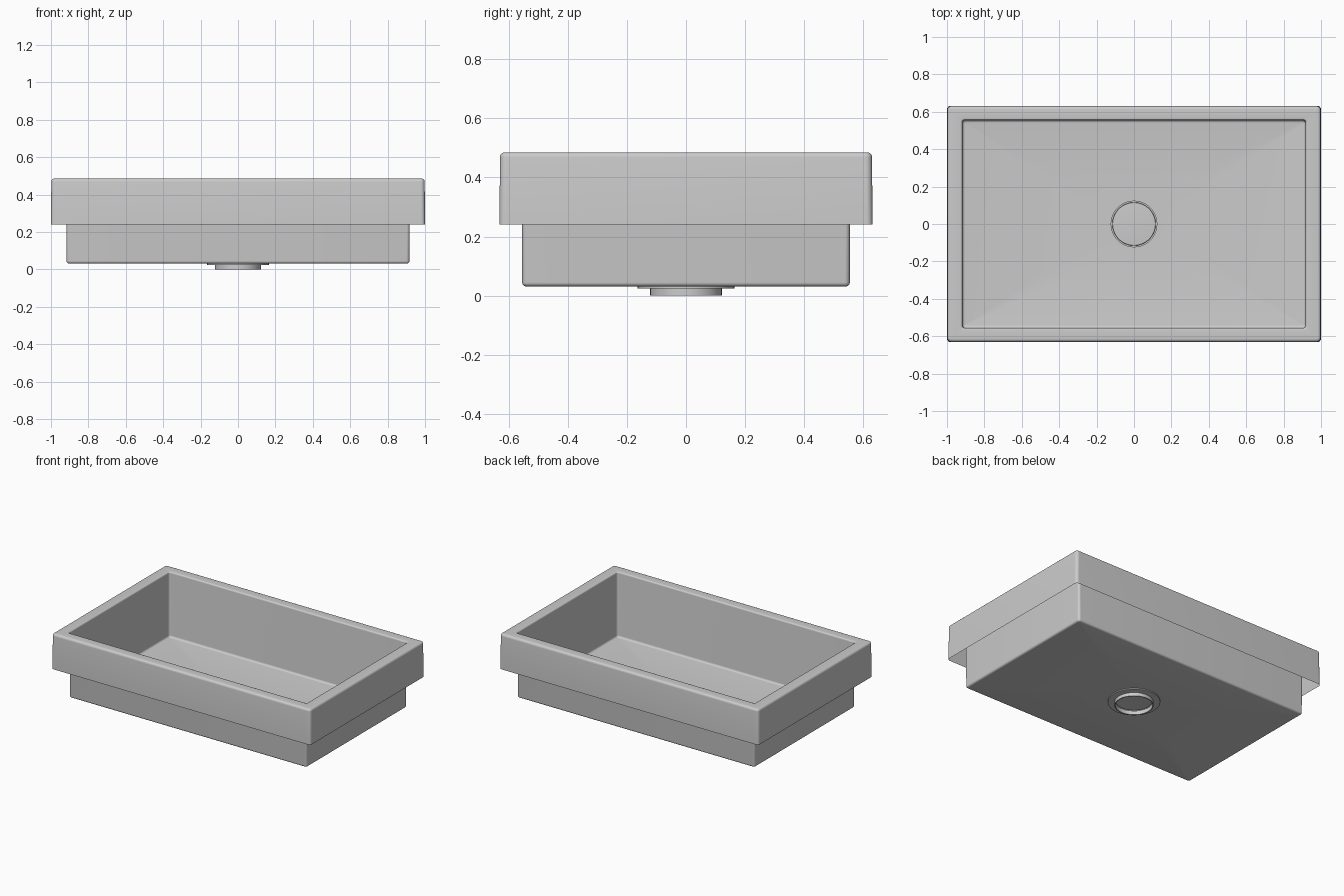
import bpy, bmesh
from math import sin, cos, pi, radians

if "Cube" in bpy.data.objects:
    bpy.data.objects.remove(bpy.data.objects["Cube"])

N = 12  # points per rounded corner


def rect_ring(hx, hy, r, z):
    pts = []
    for k, (sx, sy) in enumerate([(1, 1), (-1, 1), (-1, -1), (1, -1)]):
        for j in range(N):
            a = (k + j / (N - 1)) * pi / 2
            pts.append((sx * (hx - r) + r * cos(a), sy * (hy - r) + r * sin(a), z))
    return pts


def circle_ring(r, z):
    return [(r * cos(a), r * sin(a), z)
            for a in [(i + 0.5) * pi / 2 / N for i in range(4 * N)]]


def loft(name, rings, cap=False, flip=False):
    bm = bmesh.new()
    loops = [[bm.verts.new(p) for p in ring] for ring in rings]
    for a, b in zip(loops, loops[1:]):
        for i in range(len(a)):
            j = (i + 1) % len(a)
            bm.faces.new((a[i], a[j], b[j], b[i]))
    if cap:
        bm.faces.new(loops[-1])
    if flip:
        bmesh.ops.reverse_faces(bm, faces=bm.faces[:])
    mesh = bpy.data.meshes.new(name)
    bm.to_mesh(mesh)
    bm.free()
    ob = bpy.data.objects.new(name, mesh)
    bpy.context.collection.objects.link(ob)
    bpy.ops.object.select_all(action='DESELECT')
    ob.select_set(True)
    bpy.context.view_layer.objects.active = ob
    bpy.ops.object.shade_smooth_by_angle(angle=radians(30))
    return ob


STEPS = [i / 5 * pi / 2 for i in range(6)]
TOP, FLOOR = 0.485, 0.031

# Basin: open-bottomed skirt, rolled rim, inner wall and floor as one sheet
rings = [rect_ring(1.0, 0.632, 0.02, 0.24)]
f = 0.016
for a in STEPS:                      # outer rim fillet
    d = f * (1 - cos(a))
    rings.append(rect_ring(0.998 - d, 0.63 - d, 0.022 - d, TOP - f + f * sin(a)))
f = 0.01
for a in STEPS:                      # inner rim fillet
    d = f * sin(a)
    rings.append(rect_ring(0.928 - d, 0.565 - d, 0.022 - d, TOP - f + f * cos(a)))
f = 0.014
for a in STEPS:                      # floor fillet
    d = f * (1 - cos(a))
    rings.append(rect_ring(0.917 - d, 0.555 - d, 0.018 - d, FLOOR + f - f * sin(a)))
rings.append(circle_ring(0.122, FLOOR))
loft("basin", rings)

# Drain: flange under the floor and short outlet tube
profile = [(0.165, FLOOR), (0.165, 0.024), (0.122, 0.024), (0.122, 0.0),
           (0.116, 0.0), (0.116, FLOOR - 0.003)]
loft("drain_collar", [circle_ring(r, z) for r, z in profile], flip=True)

# Plug: shallow domed disc closing the drain
plug = [(0.116, 0.029), (0.114, 0.031), (0.08, 0.033), (0.04, 0.034), (0.01, 0.0345)]
loft("drain_plug", [circle_ring(r, z) for r, z in plug], cap=True)
